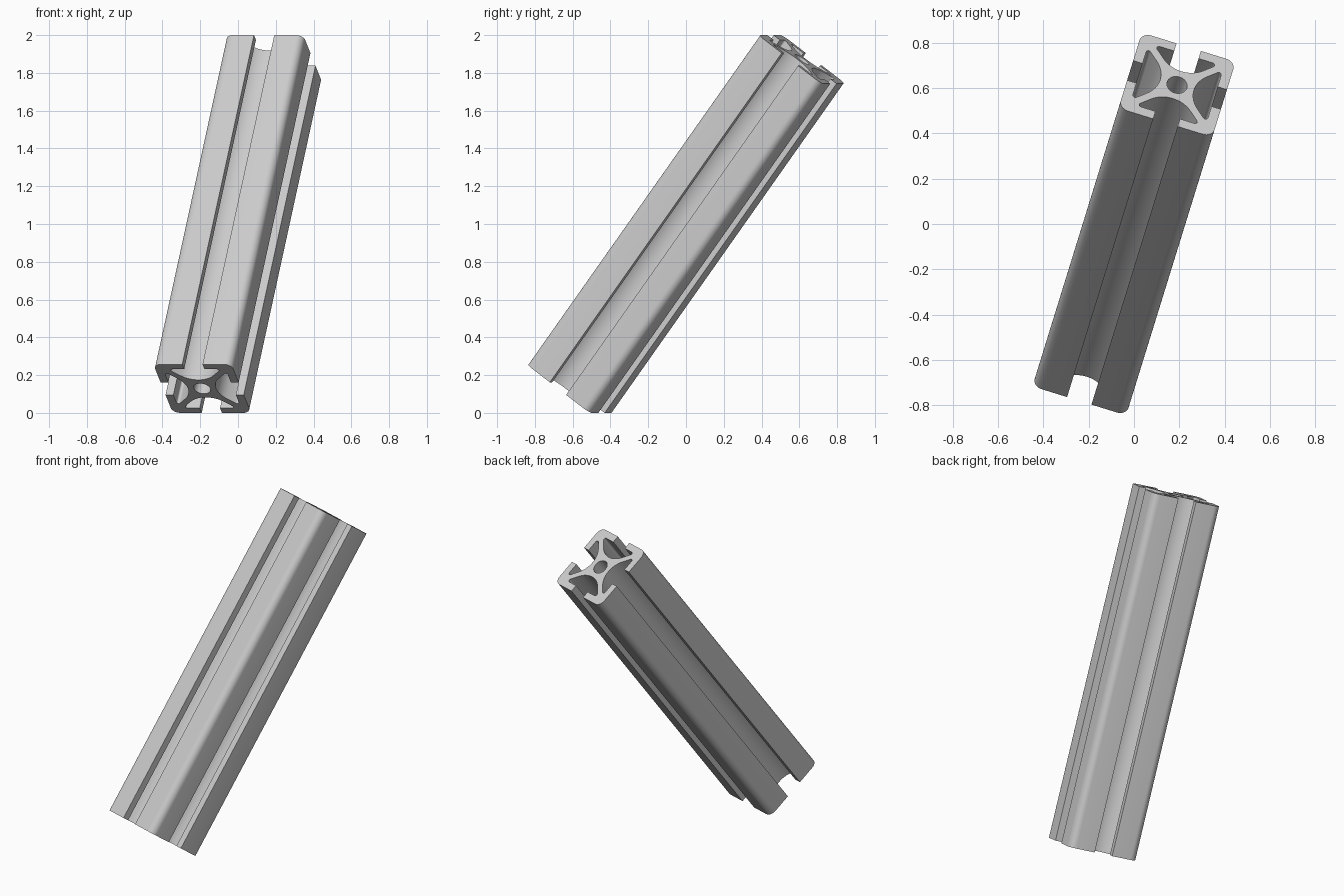
import bpy, bmesh, math
from mathutils import Euler

cube = bpy.data.objects.get("Cube")
if cube:
    bpy.data.objects.remove(cube)

# Section sizes, in twentieths of the profile width
WIDTH = 0.4331
UNIT = WIDTH / 20
LENGTH = 5 * WIDTH
HALF, CORNER, MOUTH, LIP = 10, 2.0, 2.6, 2.0
WEB, FLOOR, FILLET, BORE = 1.6, 3.6, 0.5, 2.1


def arc(cx, cy, r, start, end, steps):
    angles = [math.radians(start + (end - start) * i / steps) for i in range(steps + 1)]
    return [(cx + r * math.cos(a), cy + r * math.sin(a)) for a in angles]


def slot_side():
    """Half of one slot: lip, pocket tip and half of the curved floor."""
    offset = WEB / math.sqrt(2)
    radius = (FLOOR - offset) / (math.sqrt(2) - 1)
    top = HALF - LIP
    tip_y = top - FILLET
    tip_x = tip_y - offset - FILLET * math.sqrt(2)
    return ([(MOUTH, HALF), (MOUTH, top)]
            + arc(tip_x, tip_y, FILLET, 90, -45, 6)
            + arc(0, FLOOR + radius, radius, -45, -90, 8))


# Outline: one corner and slot, repeated four times
half = slot_side()
quarter = (arc(HALF - CORNER, HALF - CORNER, CORNER, 0, 90, 8) + half
           + [(-x, y) for x, y in reversed(half[:-1])])
outline = []
for _ in range(4):
    outline += quarter
    quarter = [(-y, x) for x, y in quarter]
bore = arc(0, 0, BORE, 0, 360, 32)[:-1]

# Fill the section and extrude it along its axis
bm = bmesh.new()
for loop in (outline, bore):
    verts = [bm.verts.new((x * UNIT, y * UNIT, -LENGTH / 2)) for x, y in loop]
    for a, b in zip(verts, verts[1:] + verts[:1]):
        bm.edges.new((a, b))
bmesh.ops.triangle_fill(bm, use_beauty=True, edges=bm.edges[:])
result = bmesh.ops.extrude_face_region(bm, geom=bm.faces[:], use_keep_orig=True)
top_verts = [g for g in result["geom"] if isinstance(g, bmesh.types.BMVert)]
bmesh.ops.translate(bm, verts=top_verts, vec=(0, 0, LENGTH))
bmesh.ops.recalc_face_normals(bm, faces=bm.faces[:])
mesh = bpy.data.meshes.new("slotted_rail")
bm.to_mesh(mesh)
bm.free()

rail = bpy.data.objects.new("slotted_rail", mesh)
bpy.context.collection.objects.link(rail)

# Lean the rail back and turn it
rail.rotation_euler = Euler((math.radians(-36.4), 0, math.radians(-17.2)))
rail.location = (0, 0, 1)

# Aluminium grey
grey = bpy.data.materials.new("aluminium_grey")
grey.use_nodes = True
colour = (0.6, 0.6, 0.6, 1)
grey.diffuse_color = colour
grey.node_tree.nodes["Principled BSDF"].inputs["Base Color"].default_value = colour
mesh.materials.append(grey)

bpy.ops.object.select_all(action="DESELECT")
rail.select_set(True)
bpy.context.view_layer.objects.active = rail
bpy.ops.object.shade_smooth_by_angle(angle=math.radians(30))
